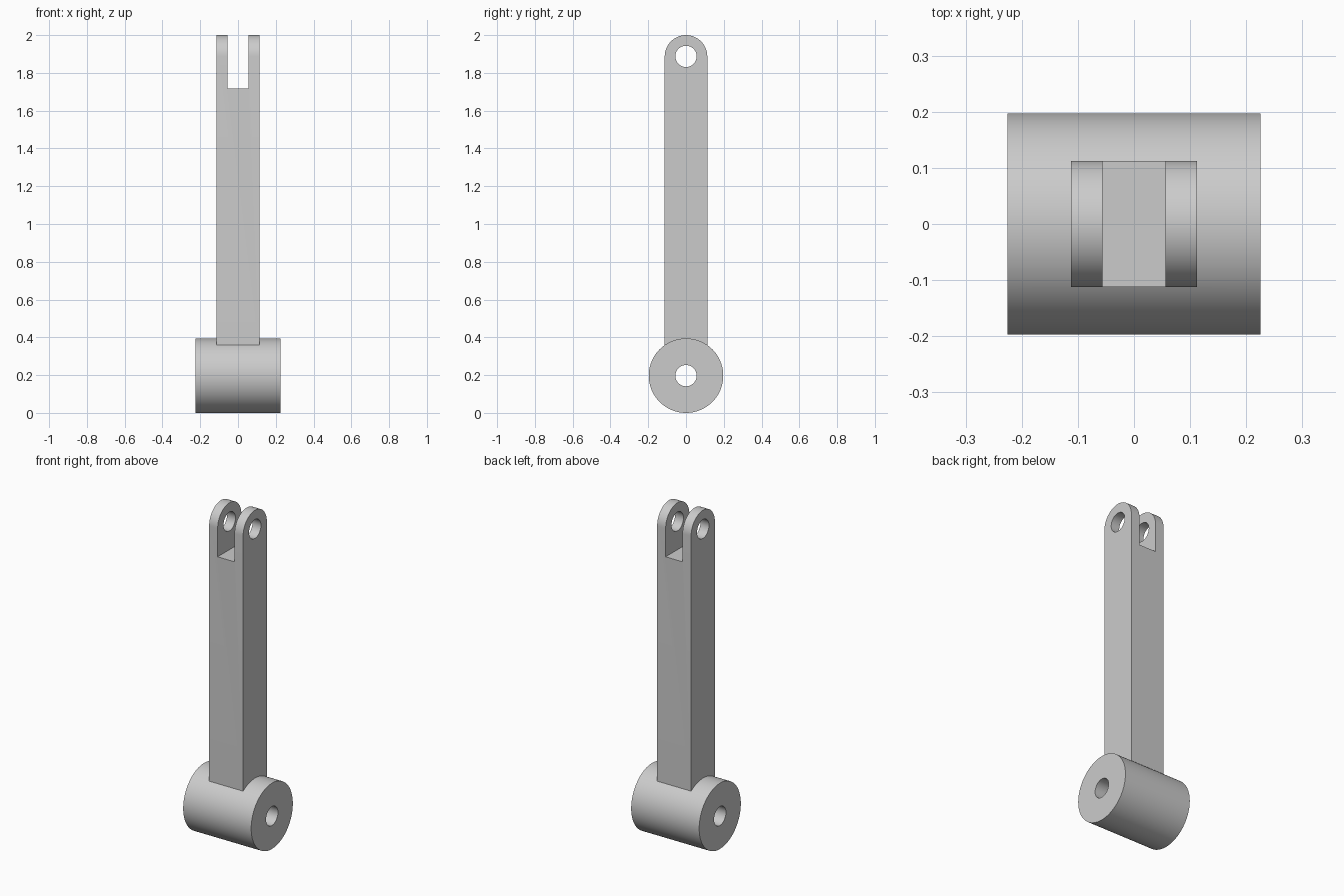
import bpy, bmesh
from math import pi, cos, sin, radians
from mathutils import Matrix

cube = bpy.data.objects.get("Cube")
if cube:
    bpy.data.objects.remove(cube, do_unlink=True)

U = 2 / 35.5                      # design unit
HUB_Z, EYE_Z = 3.5 * U, 33.5 * U  # axis heights of the two bores

grey = bpy.data.materials.new("plain grey")
grey.use_nodes = True
colour = (0.6, 0.6, 0.6, 1)
grey.diffuse_color = colour
grey.node_tree.nodes["Principled BSDF"].inputs["Base Color"].default_value = colour


def add_object(name, bm):
    bmesh.ops.recalc_face_normals(bm, faces=bm.faces)
    mesh = bpy.data.meshes.new(name)
    bm.to_mesh(mesh)
    bm.free()
    mesh.materials.append(grey)
    ob = bpy.data.objects.new(name, mesh)
    bpy.context.collection.objects.link(ob)
    return ob


def cross_cylinder(name, radius, half_length, z, sides=64):
    """Cylinder lying along x."""
    bm = bmesh.new()
    bmesh.ops.create_cone(bm, cap_ends=True, segments=sides, radius1=radius,
                          radius2=radius, depth=2 * half_length,
                          matrix=Matrix.Translation((0, 0, z)) @ Matrix.Rotation(pi / 2, 4, 'Y'))
    return add_object(name, bm)


def combine(target, tool, operation):
    """Boolean the tool into the target and discard the tool."""
    tool.hide_render = True
    mod = target.modifiers.new(tool.name, 'BOOLEAN')
    mod.operation, mod.solver, mod.object = operation, 'EXACT', tool
    bpy.context.view_layer.objects.active = target
    bpy.ops.object.modifier_apply(modifier=mod.name)
    bpy.data.objects.remove(tool, do_unlink=True)


# Shank: round-topped side profile extruded across x
half = 2 * U
steps = 32
outline = [(-half, 5.5 * U), (half, 5.5 * U)]
outline += [(half * cos(pi * i / steps), EYE_Z + half * sin(pi * i / steps))
            for i in range(steps + 1)]
bm = bmesh.new()
face = bm.faces.new([bm.verts.new((-half, y, z)) for y, z in outline])
new = bmesh.ops.extrude_face_region(bm, geom=[face])["geom"]
bmesh.ops.translate(bm, vec=(2 * half, 0, 0),
                    verts=[v for v in new if isinstance(v, bmesh.types.BMVert)])
shank = add_object("shank", bm)

# Fork slot between the two lugs
bm = bmesh.new()
bmesh.ops.create_cube(bm, size=1, matrix=Matrix.Translation((0, 0, 33.5 * U))
                      @ Matrix.Diagonal((2 * U, 6 * U, 6 * U, 1)))
combine(shank, add_object("slot_cutter", bm), 'DIFFERENCE')

# Hub barrel joined to the shank, then both pin bores
rod = cross_cylinder("forked_rod_with_hub", 3.5 * U, 4 * U, HUB_Z, 96)
combine(rod, shank, 'UNION')
for name, z in (("hub_bore", HUB_Z), ("eye_bore", EYE_Z)):
    combine(rod, cross_cylinder(name, U, 6 * U, z, 48), 'DIFFERENCE')

bpy.ops.object.select_all(action='DESELECT')
rod.select_set(True)
bpy.context.view_layer.objects.active = rod
bpy.ops.object.shade_smooth_by_angle(angle=radians(30))
